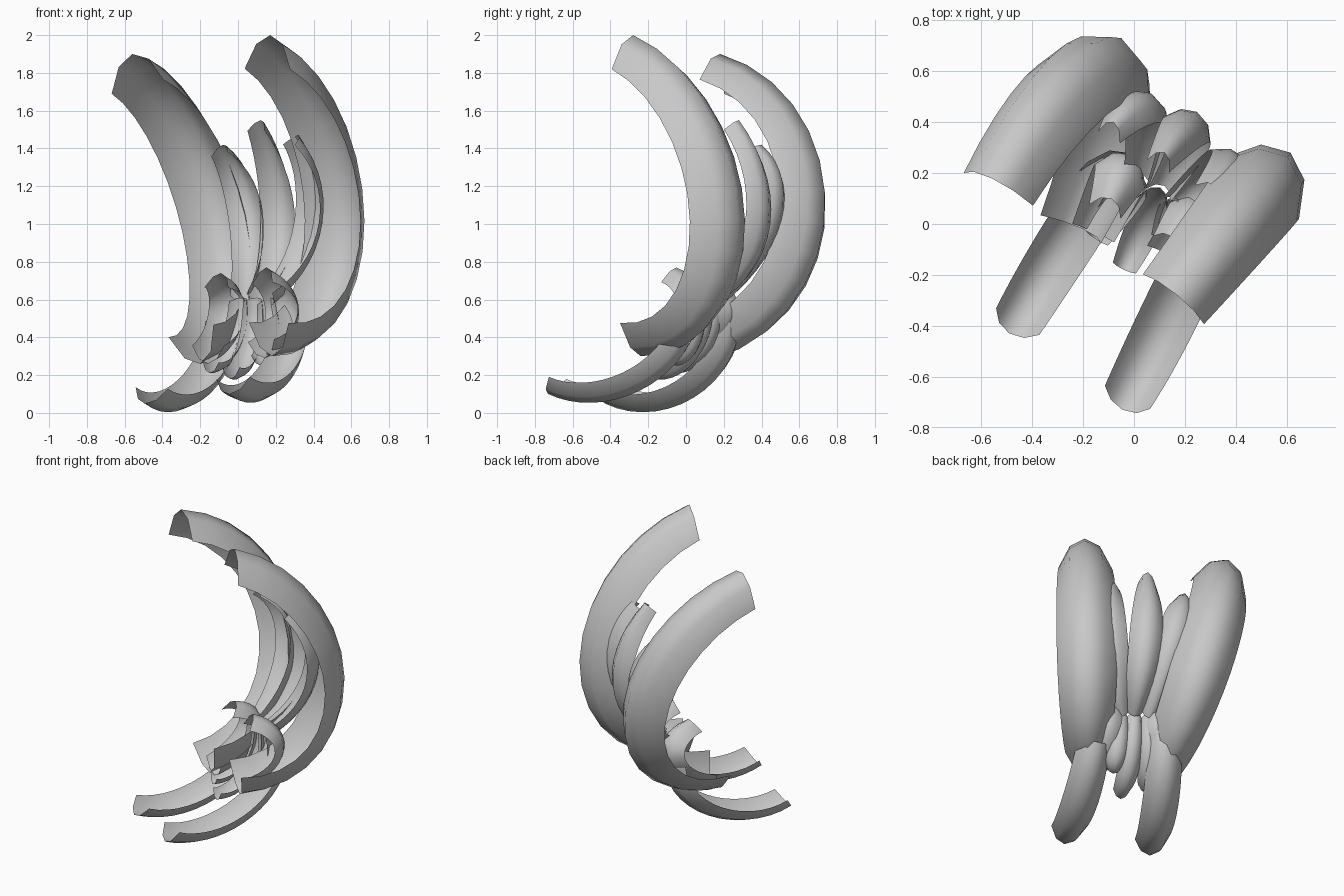
import bpy
import bmesh
from math import sin, cos, radians
from mathutils import Vector

cube = bpy.data.objects.get("Cube")
if cube:
    bpy.data.objects.remove(cube, do_unlink=True)

grey = bpy.data.materials.new("plain grey")
grey.use_nodes = True
grey.diffuse_color = (0.58, 0.58, 0.58, 1)
grey.node_tree.nodes["Principled BSDF"].inputs["Base Color"].default_value = (0.58, 0.58, 0.58, 1)

STEPS, SIDES = 14, 4
RIM = radians(60)


def shell(name, tip, mid, root, widths, depth, sweep):
    """Open trough swept along an arc; its hollow side faces the arc's centre."""
    tip, mid, root = Vector(tip), Vector(mid), Vector(root)
    centre = (tip + root) / 2
    half = (tip - root) / 2
    bulge = mid - centre
    along = half.normalized()
    out = (bulge - along * bulge.dot(along)).normalized()
    side = along.cross(out)
    end = radians(sweep)
    bm = bmesh.new()
    rows = []
    for i in range(STEPS + 1):
        t = 1 - 2 * i / STEPS
        a = end * t
        rise = (cos(a) - cos(end)) / (1 - cos(end))
        ridge = centre + half * (sin(a) / sin(end)) + bulge * rise
        normal = out * cos(a) + along * sin(a)
        edge = widths[0] if t > 0 else widths[2]
        w = edge + (widths[1] - edge) * rise
        row = []
        for j in range(SIDES + 1):
            s = RIM * (2 * j / SIDES - 1)
            drop = depth * (1 - cos(s)) / (1 - cos(RIM))
            row.append(bm.verts.new(ridge + side * (w * sin(s) / sin(RIM)) - normal * drop))
        rows.append(row)
    for r, q in zip(rows, rows[1:]):
        for j in range(SIDES):
            bm.faces.new((r[j], q[j], q[j + 1], r[j + 1])).smooth = True
    mesh = bpy.data.meshes.new(name)
    bm.to_mesh(mesh)
    bm.free()
    mesh.materials.append(grey)
    bpy.context.collection.objects.link(bpy.data.objects.new(name, mesh))


# Tall outer shells
BIG = (0.155, 0.19, 0.135)
shell("large_shell_left", (0.17, -0.28, 2.0), (0.615, 0.28, 1.02), (0.18, -0.24, 0.3), BIG, 0.18, 82)
shell("large_shell_right", (-0.56, 0.18, 1.9), (-0.05, 0.73, 1.0), (-0.2, -0.02, 0.26), BIG, 0.18, 82)

# Slender upper shells between them
SLIM = (0.05, 0.105, 0.055)
shell("upper_shell_right", (-0.08, 0.4, 1.42), (0.08, 0.5, 1.03), (0.04, 0.19, 0.57), SLIM, 0.08, 48)
shell("upper_shell_middle", (0.12, 0.28, 1.55), (0.25, 0.435, 1.0), (0.12, 0.15, 0.57), SLIM, 0.08, 48)
shell("upper_shell_left", (0.32, 0.15, 1.47), (0.425, 0.26, 1.0), (0.18, 0.09, 0.57), SLIM, 0.08, 48)

# Short curled shells in the middle
CURL = (0.068, 0.11, 0.09)
shell("curled_shell_right", (-0.09, 0.1, 0.74), (-0.02, 0.27, 0.5), (-0.16, -0.03, 0.26), CURL, 0.095, 70)
shell("curled_shell_left", (0.15, -0.05, 0.77), (0.29, 0.09, 0.52), (0.14, -0.13, 0.29), CURL, 0.095, 70)

# Long lower shells reaching forward
LOW = (0.1, 0.115, 0.105)
shell("lower_shell_right", (-0.49, -0.43, 0.05), (-0.2, 0.04, 0.08), (-0.03, 0.28, 0.48), LOW, 0.1, 62)
shell("lower_shell_left", (-0.045, -0.73, 0.1), (0.17, -0.31, 0.09), (0.32, 0.02, 0.37), LOW, 0.1, 50)

# Small lower shells
SMALL = (0.05, 0.07, 0.055)
shell("small_shell_right", (-0.15, -0.06, 0.21), (-0.02, 0.13, 0.33), (0.03, 0.18, 0.61), SMALL, 0.06, 58)
shell("small_shell_middle", (-0.04, -0.18, 0.18), (0.07, 0.06, 0.29), (0.1, 0.14, 0.61), SMALL, 0.06, 58)
shell("small_shell_left", (0.12, -0.06, 0.25), (0.18, 0.07, 0.36), (0.17, 0.09, 0.61), SMALL, 0.06, 58)
